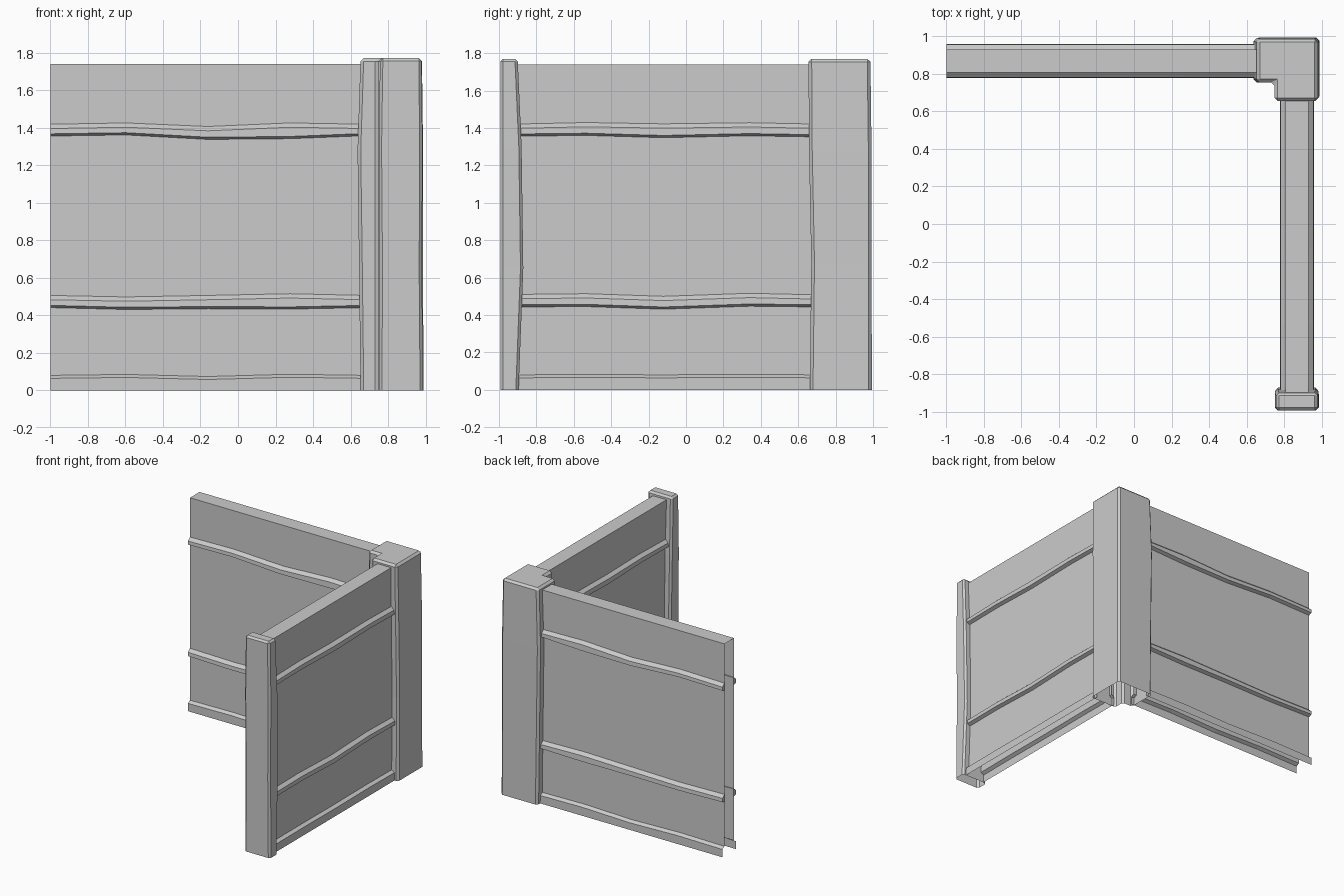
import bpy, bmesh

if "Cube" in bpy.data.objects:
    bpy.data.objects.remove(bpy.data.objects["Cube"])

C = 0.868          # wall centre line
PANEL, RAIL = 0.062, 0.088   # half thicknesses


def finish(name, bm, bevel=0):
    bmesh.ops.recalc_face_normals(bm, faces=bm.faces)
    me = bpy.data.meshes.new(name)
    bm.to_mesh(me)
    bm.free()
    ob = bpy.data.objects.new(name, me)
    bpy.context.collection.objects.link(ob)
    if bevel:
        m = ob.modifiers.new("bevel", 'BEVEL')
        m.width, m.segments = bevel, 1
        m.limit_method, m.angle_limit = 'ANGLE', 0.7
    return ob


def loft(name, rings, closed=True, caps=(True, True), bevel=0):
    bm = bmesh.new()
    vs = [[bm.verts.new(p) for p in r] for r in rings]
    n = len(vs[0])
    for a, b in zip(vs, vs[1:]):
        for i in range(n if closed else n - 1):
            j = (i + 1) % n
            bm.faces.new((a[i], a[j], b[j], b[i]))
    if caps[0]:
        bm.faces.new(vs[0])
    if caps[1]:
        bm.faces.new(vs[-1])
    return finish(name, bm, bevel)


def place(axis, u, d, z):
    return (u, C + d, z) if axis == 'x' else (C + d, u, z)


def wall(name, axis, start, end, fracs, waves):
    us = [start + (end - start) * f for f in fracs]
    # panel shell with flared foot, open below and at its ends
    rings = []
    for u, w in zip(us, waves[0]):
        half = [(RAIL, 0), (RAIL, 0.064 + w), (PANEL, 0.08 + w), (PANEL, 1.74)]
        prof = [(-d, z) for d, z in half] + half[::-1]
        rings.append([place(axis, u, d, z) for d, z in prof])
    loft(name + "_panel", rings, closed=False, caps=(False, False))
    # wavy rails on both faces
    for k, (zc, top, bot) in enumerate(waves[1:]):
        for side, s in (("outer", 1), ("inner", -1)):
            rings = []
            for u, t, b in zip(us, top, bot):
                prof = [(PANEL - 0.008, zc + 0.033 + t), (PANEL, zc + 0.033 + t),
                        (RAIL, zc + 0.01 + t), (RAIL + 0.002, zc - 0.02 + b),
                        (PANEL, zc - 0.032 + b), (PANEL - 0.008, zc - 0.032 + b)]
                rings.append([place(axis, u, s * d, z) for d, z in prof])
            loft(f"{name}_rail_{k}_{side}", rings)


wall("back_wall", 'x', -1, 0.68, (0, 0.24, 0.5, 0.76, 1), [
    (0, 0.005, -0.006, 0.006, 0),
    (0.473, (0, -0.008, 0, 0.009, 0), (0, -0.01, -0.006, -0.008, 0)),
    (1.385, (0, 0.007, -0.012, 0.007, 0), (0.002, 0.008, -0.016, -0.012, 0.004))])
wall("side_wall", 'y', -0.9, 0.69, (0, 0.23, 0.49, 0.78, 1), [
    (0, 0.002, 0, 0.003, 0),
    (0.475, (0.002, 0.006, -0.008, 0.008, 0), (0, 0.002, -0.012, 0.004, 0)),
    (1.388, (0, 0.008, 0.001, 0.007, 0), (0, 0.004, -0.008, 0.002, -0.004))])

# corner post: L-shaped outline whose arm ends swell along the height
rings = []
for z, l, f, o in ((0, 0.653, 0.662, 0.988), (0.68, 0.645, 0.67, 0.986),
                   (1.28, 0.637, 0.658, 0.986), (1.77, 0.653, 0.655, 0.98)):
    rings.append([(l, 0.755, z), (0.748, 0.755, z), (0.748, f, z),
                  (o, f, z), (o, o + 0.006, z), (l, o + 0.006, z)])
loft("corner_post", rings, caps=(False, True), bevel=0.017)

# end post: inner face bulges toward the wall
rings = []
for z, x0, x1, y1 in ((0, 0.752, 0.985, -0.895), (0.65, 0.755, 0.98, -0.87),
                      (1.3, 0.75, 0.983, -0.879), (1.77, 0.757, 0.978, -0.9)):
    rings.append([(x0, -0.993, z), (x1, -0.993, z), (x1, y1, z), (x0, y1, z)])
loft("end_post", rings, caps=(False, True), bevel=0.015)
